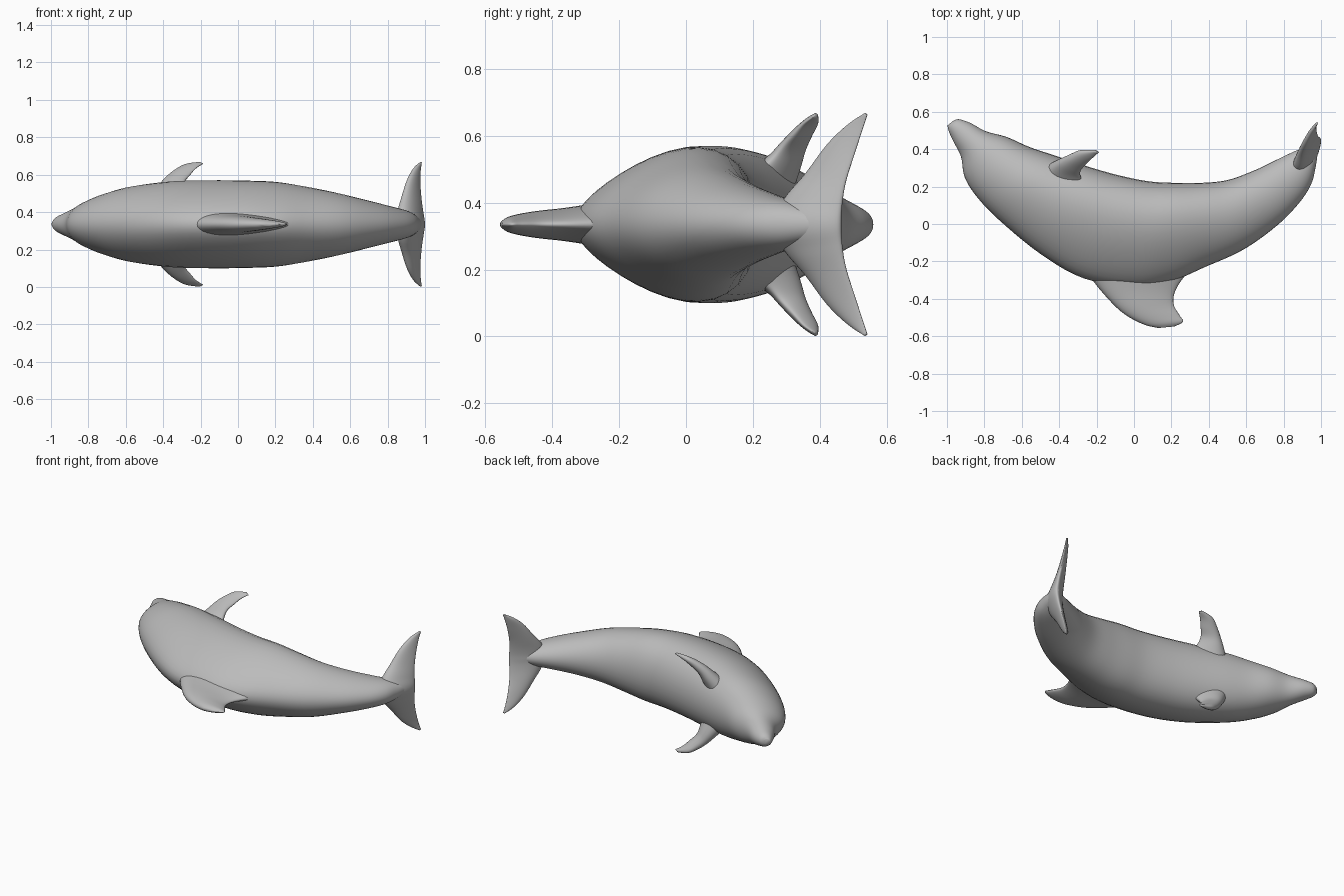
import bpy, bmesh, math
from mathutils import Vector

if "Cube" in bpy.data.objects:
    bpy.data.objects.remove(bpy.data.objects["Cube"], do_unlink=True)

MID = 0.335  # height of the animal's plane of symmetry (it lies on its side)

skin = bpy.data.materials.new("grey_skin")
skin.use_nodes = True
skin.diffuse_color = (0.5, 0.5, 0.5, 1)
skin.node_tree.nodes["Principled BSDF"].inputs["Base Color"].default_value = (0.5, 0.5, 0.5, 1)


def spline(rows, steps):
    """Catmull-Rom interpolation of equal-length rows of numbers."""
    out = []
    last = len(rows) - 1
    for i in range(last):
        a, b, c, d = rows[max(i - 1, 0)], rows[i], rows[i + 1], rows[min(i + 2, last)]
        for s in range(steps):
            t = s / steps
            out.append([0.5 * (2 * q + (r - p) * t + (2 * p - 5 * q + 4 * r - u) * t * t
                               + (3 * q - p - 3 * r + u) * t ** 3)
                        for p, q, r, u in zip(a, b, c, d)])
    out.append(list(rows[-1]))
    return out


def loft(name, rows, ring=36, steps=5):
    """Skin egg-shaped sections; a row is one chord end, the other end, half thickness, taper.
    A positive taper moves the thickness towards the first chord end."""
    rows = spline(rows, steps)
    mids = [(Vector(r[0:3]) + Vector(r[3:6])) / 2 for r in rows]
    bm = bmesh.new()
    rings = []
    for i, r in enumerate(rows):
        chord = (Vector(r[0:3]) - Vector(r[3:6])) / 2
        span = mids[min(i + 1, len(rows) - 1)] - mids[max(i - 1, 0)]
        normal = chord.cross(span).normalized() * max(r[6], 0.003)
        taper = r[7]
        loop = []
        for k in range(ring):
            t = math.tau * k / ring
            thick = math.sin(t) * (1 - 0.15 * abs(taper) + taper * math.cos(t))
            loop.append(bm.verts.new(mids[i] + chord * math.cos(t) + normal * thick
                                     + Vector((0, 0, MID))))
        rings.append(loop)
    for a, b in zip(rings, rings[1:]):
        for k in range(ring):
            n = (k + 1) % ring
            bm.faces.new((a[k], a[n], b[n], b[k]))
    bm.faces.new(rings[0])
    bm.faces.new(rings[-1])
    bmesh.ops.recalc_face_normals(bm, faces=bm.faces)
    for f in bm.faces:
        f.smooth = True
    mesh = bpy.data.meshes.new(name)
    bm.to_mesh(mesh)
    bm.free()
    mesh.materials.append(skin)
    ob = bpy.data.objects.new(name, mesh)
    bpy.context.collection.objects.link(ob)


# Body from snout to tail stock: back x, y, belly x, y, half width, taper
body = [
    (-.997, .527, -.965, .553, .018, 0), (-.99, .495, -.935, .56, .040, 0),
    (-.965, .44, -.875, .54, .062, -.05), (-.925, .36, -.79, .495, .094, -.1),
    (-.905, .25, -.68, .465, .132, -.15), (-.84, .145, -.56, .412, .172, -.18),
    (-.72, .02, -.42, .365, .208, -.2), (-.50, -.16, -.24, .305, .232, -.26),
    (-.27, -.29, -.08, .26, .235, -.34), (0, -.335, .08, .228, .232, -.36),
    (.20, -.305, .22, .22, .225, -.34), (.38, -.23, .36, .22, .202, -.25),
    (.585, -.137, .50, .235, .168, -.15), (.765, -.008, .64, .285, .127, -.1),
    (.885, .115, .76, .342, .095, -.05), (.948, .215, .85, .385, .072, 0),
    (.972, .31, .92, .415, .048, 0), (.985, .40, .965, .452, .024, 0),
    (.993, .45, .985, .465, .008, 0),
]
loft("body", [(a, b, 0, c, d, 0, w, t) for a, b, c, d, w, t in body])

# Back fin, root to swept tip: leading x, y, trailing x, y, half thickness
back_fin = [
    (-.30, -.20, .36, -.18, .08), (-.23, -.29, .27, -.28, .062),
    (-.17, -.365, .22, -.36, .05), (-.09, -.45, .212, -.43, .041),
    (-.02, -.502, .245, -.49, .032), (.06, -.54, .262, -.523, .022),
    (.13, -.556, .215, -.548, .008),
]
loft("back_fin", [(a, b, 0, c, d, 0, w, .3) for a, b, c, d, w in back_fin])

# Flippers: leading x, y, z, trailing x, y, z, half thickness, taper
flipper = [
    (-.50, .29, .09, -.25, .17, .13, .065, .3), (-.435, .325, .18, -.285, .245, .185, .046, .3),
    (-.39, .347, .235, -.285, .285, .23, .034, .3), (-.342, .370, .28, -.255, .32, .267, .026, .3),
    (-.287, .393, .313, -.225, .35, .30, .017, .3), (-.212, .393, .330, -.188, .383, .323, .007, .3),
]


def flip(row):
    a, b, c, d, e, f, w, t = row
    return (a, b, -c, d, e, -f, w, t)


loft("flipper_upper", flipper)
loft("flipper_lower", [flip(r) for r in flipper])

# Tail flukes, one half listed from the middle to the tip and mirrored
fluke = [
    (.865, .27, 0, .994, .463, 0, .050, .3), (.862, .295, .07, .988, .466, .06, .040, .3),
    (.880, .36, .15, .980, .478, .13, .028, .3), (.908, .425, .24, .974, .505, .215, .019, .3),
    (.94, .487, .30, .976, .528, .285, .012, .3), (.975, .536, .333, .982, .542, .328, .005, .3),
]
loft("tail_flukes", [flip(r) for r in reversed(fluke[1:])] + fluke)
